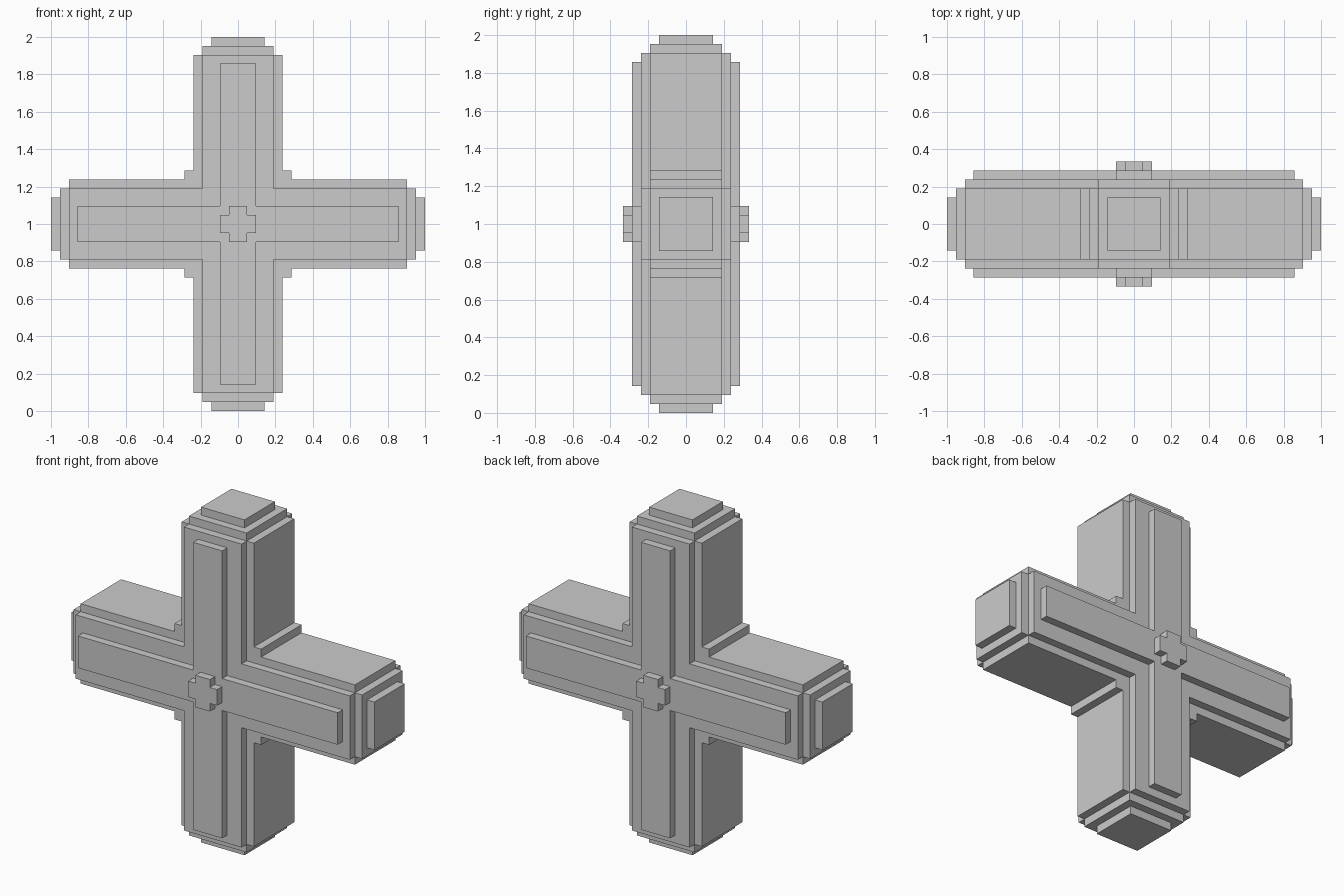
import bpy, bmesh

if "Cube" in bpy.data.objects:
    bpy.data.objects.remove(bpy.data.objects["Cube"])

U = 1 / 21  # one step of the stepped form

# Half sizes in steps (along arm, across arm, depth) of the blocks of one bar
BAR = [
    (19, 5, 4),   # arm core
    (19, 4, 5),   # front and back plates
    (18, 2, 6),   # raised ribs
    (20, 4, 4),   # end step
    (21, 3, 3),   # end cap
    (2, 1, 7),    # small boss in the middle
]

# The same bar runs along x and z; a square block fills the inner corners
blocks = [(6, 4, 6)]
for along, across, depth in BAR:
    blocks += [(along, depth, across), (across, depth, along)]


def cuts(axis):
    sizes = {b[axis] for b in blocks}
    return sorted(sizes | {-s for s in sizes})


grid = [cuts(a) for a in range(3)]


def solid(cell):
    """True if the grid cell lies inside any block."""
    if any(not 0 <= i < len(grid[a]) - 1 for a, i in enumerate(cell)):
        return False
    mid = [(grid[a][i] + grid[a][i + 1]) / 2 for a, i in enumerate(cell)]
    return any(all(abs(m) < h for m, h in zip(mid, b)) for b in blocks)


def fused_blocks(name):
    """Union of all blocks as one closed skin with only outer faces."""
    bm = bmesh.new()
    verts = {}

    def vert(key):
        if key not in verts:
            x, y, z = (grid[a][i] * U for a, i in enumerate(key))
            verts[key] = bm.verts.new((x, y, z + 1))
        return verts[key]

    nx, ny, nz = (len(g) - 1 for g in grid)
    for cell in ((i, j, k) for i in range(nx) for j in range(ny) for k in range(nz)):
        if not solid(cell):
            continue
        for axis in range(3):
            b, c = (axis + 1) % 3, (axis + 2) % 3
            for side in (0, 1):
                near = list(cell)
                near[axis] += 2 * side - 1
                if solid(near):
                    continue
                loop = []
                for db, dc in ((0, 0), (1, 0), (1, 1), (0, 1)):
                    key = list(cell)
                    key[axis] += side
                    key[b] += db
                    key[c] += dc
                    loop.append(vert(tuple(key)))
                bm.faces.new(loop if side else loop[::-1])

    # Merge the flat areas into large faces
    bmesh.ops.dissolve_limit(bm, angle_limit=0.01, verts=bm.verts[:], edges=bm.edges[:])
    mesh = bpy.data.meshes.new(name)
    bm.to_mesh(mesh)
    bm.free()
    obj = bpy.data.objects.new(name, mesh)
    bpy.context.collection.objects.link(obj)
    return obj


fused_blocks("stepped_cross")
